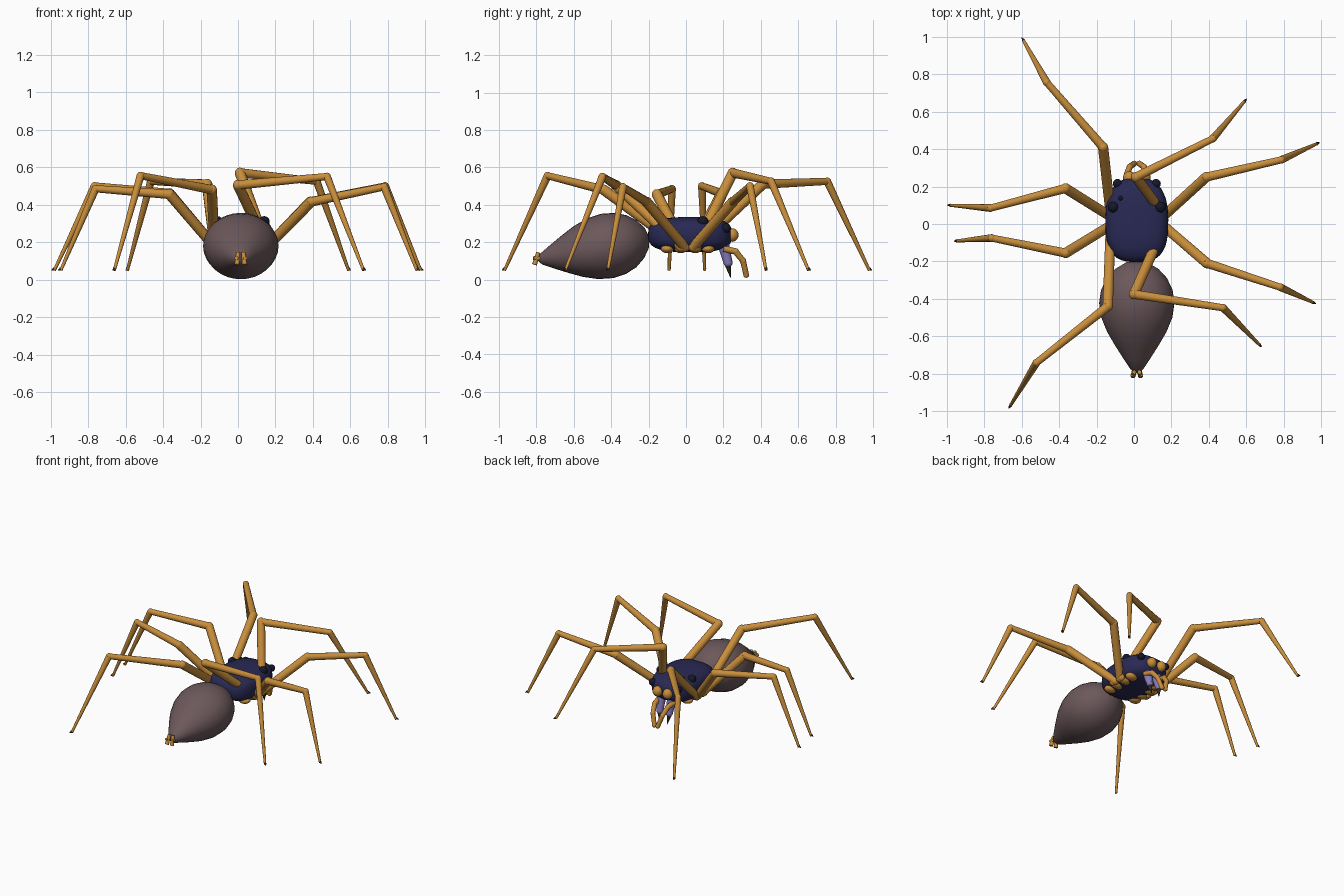
import bpy, bmesh, math
from mathutils import Vector

cube = bpy.data.objects.get("Cube")
if cube:
    bpy.data.objects.remove(cube)

CX = 0.015  # body centre line


def material(name, rgb):
    m = bpy.data.materials.new(name)
    m.use_nodes = True
    m.diffuse_color = (*rgb, 1)
    m.node_tree.nodes["Principled BSDF"].inputs["Base Color"].default_value = (*rgb, 1)
    return m


AMBER = material("amber", (0.58, 0.27, 0.045))
NAVY = material("navy", (0.022, 0.022, 0.09))
BLACK = material("blue black", (0.008, 0.009, 0.022))
MAUVE = material("mauve brown", (0.15, 0.098, 0.105))
LILAC = material("lilac", (0.24, 0.2, 0.52))
DARK = material("dark brown", (0.035, 0.022, 0.012))


def finish(name, bm, mats):
    bmesh.ops.recalc_face_normals(bm, faces=bm.faces)
    me = bpy.data.meshes.new(name)
    bm.to_mesh(me)
    bm.free()
    ob = bpy.data.objects.new(name, me)
    bpy.context.collection.objects.link(ob)
    for m in mats:
        me.materials.append(m)
    for o in bpy.context.selected_objects:
        o.select_set(False)
    ob.select_set(True)
    bpy.context.view_layer.objects.active = ob
    bpy.ops.object.shade_smooth_by_angle(angle=math.radians(50))
    return ob


def add_ball(bm, centre, radii, seg=20):
    vs = bmesh.ops.create_uvsphere(bm, u_segments=seg, v_segments=seg // 2, radius=1)["verts"]
    for v in vs:
        v.co = Vector(centre) + Vector([c * r for c, r in zip(v.co, radii)])
    return vs


def ball(name, centre, radii, mat, seg=20):
    bm = bmesh.new()
    add_ball(bm, centre, radii, seg)
    return finish(name, bm, [mat])


def add_limb(bm, a, b, ra, rb, mat_index=0, seg=14):
    """Tapered round segment from a to b."""
    a, b = Vector(a), Vector(b)
    turn = (b - a).to_track_quat("Z", "Y")
    geo = bmesh.ops.create_cone(bm, cap_ends=True, segments=seg, radius1=ra, radius2=rb,
                                depth=(b - a).length)["verts"]
    for v in geo:
        v.co = turn @ v.co + (a + b) / 2
    for f in {f for v in geo for f in v.link_faces}:
        f.material_index = mat_index


# Abdomen: teardrop turned about a sloping axis
def abdomen():
    profile = [(0, 0), (0.015, 0.055), (0.05, 0.103), (0.1, 0.142), (0.16, 0.166), (0.23, 0.175),
               (0.31, 0.165), (0.39, 0.137), (0.46, 0.102), (0.53, 0.064), (0.59, 0.03), (0.615, 0)]
    bm = bmesh.new()
    front, tail = Vector((CX, -0.195, 0.225)), Vector((CX, -0.795, 0.105))
    axis = (tail - front).normalized()
    up = Vector((1, 0, 0)).cross(axis)
    pts = [bm.verts.new(front + axis * d - up * r) for d, r in profile]
    edges = [bm.edges.new(p) for p in zip(pts, pts[1:])]
    bmesh.ops.spin(bm, geom=pts + edges, cent=front, axis=axis, angle=math.tau, steps=32)
    bmesh.ops.remove_doubles(bm, verts=bm.verts, dist=0.0005)
    for v in bm.verts:
        v.co.x = CX + (v.co.x - CX) * 1.15
    finish("abdomen", bm, [MAUVE])


abdomen()


# Head and thorax: boxy rounded shell, narrower at the front
def thorax():
    bm = bmesh.new()
    for v in add_ball(bm, (0, 0, 0), (1, 1, 1), 36):
        x, y, z = [math.copysign(abs(c) ** 0.68, c) for c in v.co]
        narrow = 1 - 0.13 * max(0, y) ** 2
        v.co = (CX + 0.168 * x * narrow, 0.022 + 0.225 * y, 0.24 + 0.094 * z)
    finish("thorax", bm, [NAVY])


thorax()

# Paired parts around the head and under the body
for side, s in (("left", 1), ("right", -1)):
    def at(x, y, z):
        return (CX + s * x, y, z)

    # Eyes
    for part, pos, r in (("rear_eye", (0.125, 0.09, 0.31), 0.029),
                         ("side_eye", (0.103, 0.215, 0.275), 0.025),
                         ("small_eye", (0.087, 0.137, 0.322), 0.012)):
        ball(f"{part}_{side}", at(*pos), (r, r, r), BLACK)
    ball(f"front_eye_{side}", at(0.04, 0.247, 0.238), (0.034, 0.034, 0.036), AMBER)

    # Jaws with dark fangs
    bm = bmesh.new()
    add_ball(bm, at(0.04, 0.2, 0.185), (0.03, 0.032, 0.035), 16)
    add_limb(bm, at(0.04, 0.2, 0.185), at(0.038, 0.225, 0.09), 0.031, 0.024)
    add_ball(bm, at(0.038, 0.225, 0.09), (0.024, 0.024, 0.024), 16)
    add_limb(bm, at(0.038, 0.225, 0.075), at(0.03, 0.238, 0.012), 0.016, 0.002, 1)
    finish(f"jaw_{side}", bm, [LILAC, DARK])

    # Feelers curling in towards each other
    bm = bmesh.new()
    path = [at(0.06, 0.2, 0.165), at(0.052, 0.265, 0.15), at(0.038, 0.305, 0.1), at(0.014, 0.322, 0.025)]
    for a, b, r in zip(path, path[1:], (0.018, 0.017, 0.016)):
        add_limb(bm, a, b, r, r - 0.001, 0, 12)
        add_ball(bm, b, (r, r, r), 12)
    finish(f"feeler_{side}", bm, [AMBER])

    # Spinnerets
    bm = bmesh.new()
    add_limb(bm, at(0.014, -0.79, 0.145), at(0.02, -0.81, 0.08), 0.011, 0.014, 0, 12)
    add_limb(bm, at(0.012, -0.77, 0.11), at(0.024, -0.815, 0.115), 0.012, 0.01, 0, 12)
    finish(f"spinneret_{side}", bm, [AMBER])

    # Hip joints
    for i, y in enumerate((0.118, 0.05, -0.028, -0.1)):
        ball(f"hip_{i + 1}_{side}", at(0.105, y, 0.165), (0.045, 0.035, 0.024), AMBER, 16)


# Legs: hip, two knees, foot and claw
def leg(name, hip, knee, ankle, foot):
    bm = bmesh.new()
    hip, knee, ankle, foot = map(Vector, (hip, knee, ankle, foot))
    add_limb(bm, hip, knee, 0.027, 0.028)
    add_limb(bm, knee, ankle, 0.025, 0.019)
    add_limb(bm, ankle, foot, 0.021, 0.008)
    for p, r in ((hip, 0.028), (knee, 0.028), (ankle, 0.021)):
        add_ball(bm, p, (r, r, r), 14)
    out = foot - ankle
    out.z = 0
    add_limb(bm, foot + Vector((0, 0, 0.008)), foot + out.normalized() * 0.016, 0.009, 0.002, 1, 8)
    finish(name, bm, [AMBER, DARK])


HIP_Y = (0.055, 0.04, -0.008, -0.025)
LEGS = {
    "left": [((0.01, 0.25, 0.57), (0.42, 0.455, 0.525), (0.59, 0.655, 0.05)),
             ((0.385, 0.25, 0.415), (0.785, 0.342, 0.5), (0.975, 0.428, 0.05)),
             ((0.39, -0.21, 0.415), (0.78, -0.337, 0.495), (0.955, -0.418, 0.05)),
             ((0.0, -0.375, 0.505), (0.475, -0.447, 0.55), (0.67, -0.645, 0.05))],
    "right": [((-0.165, 0.41, 0.51), (-0.465, 0.755, 0.525), (-0.59, 0.98, 0.05)),
              ((-0.365, 0.19, 0.46), (-0.765, 0.085, 0.5), (-0.98, 0.1, 0.05)),
              ((-0.365, -0.155, 0.455), (-0.76, -0.075, 0.485), (-0.945, -0.09, 0.05)),
              ((-0.14, -0.44, 0.48), (-0.52, -0.74, 0.555), (-0.66, -0.97, 0.05))],
}
for side, s in (("left", 1), ("right", -1)):
    for i, joints in enumerate(LEGS[side]):
        leg(f"leg_{i + 1}_{side}", (CX + s * 0.14, HIP_Y[i], 0.175), *joints)
